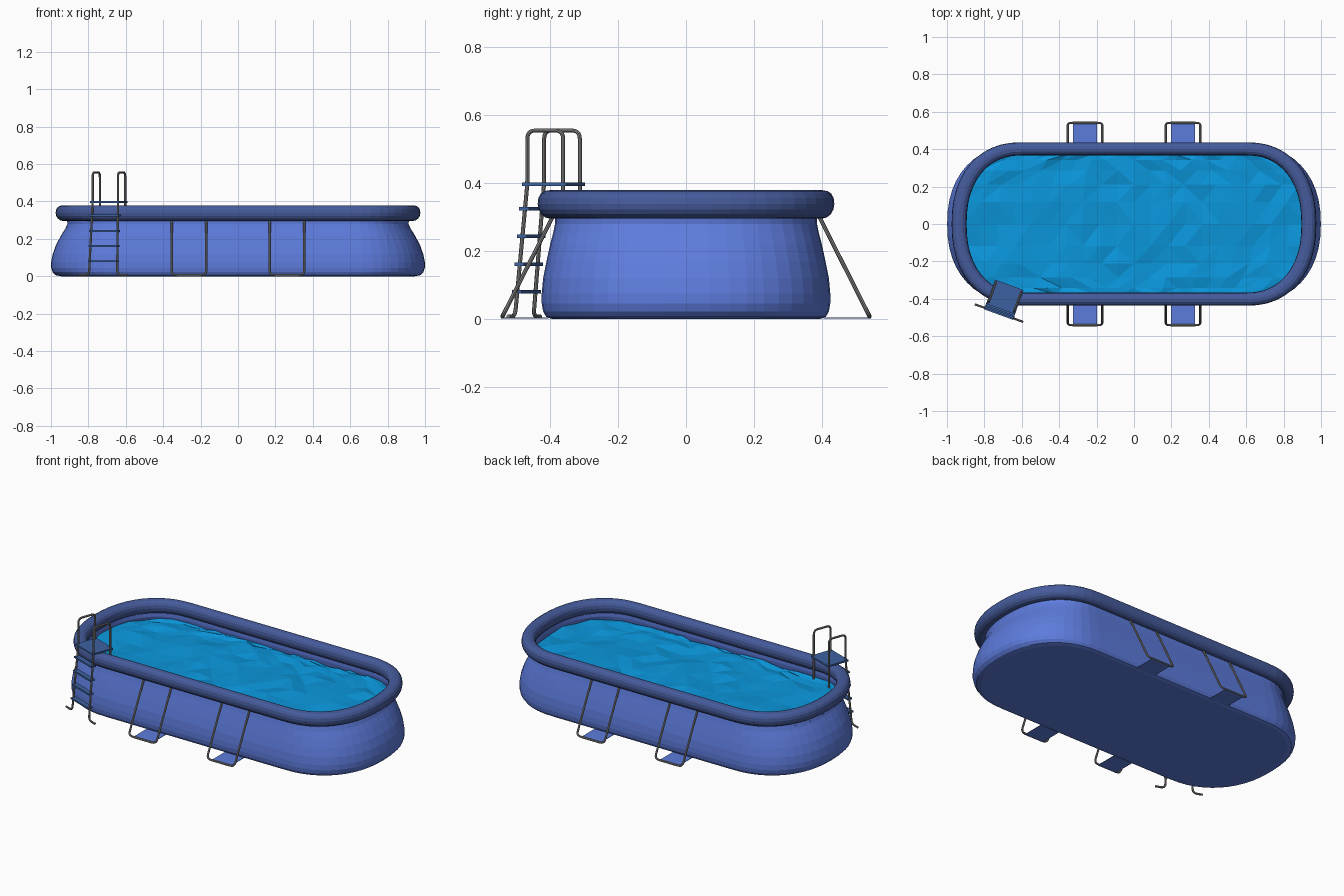
import bpy, bmesh, math, random
from mathutils import Vector

if "Cube" in bpy.data.objects:
    bpy.data.objects.remove(bpy.data.objects["Cube"])

random.seed(4)
STRAIGHT = 0.6   # half length of the straight sides
POWER = 0.885    # slightly squared-off ends


def material(name, rgb):
    m = bpy.data.materials.new(name)
    m.diffuse_color = (*rgb, 1)
    m.use_nodes = True
    m.node_tree.nodes["Principled BSDF"].inputs["Base Color"].default_value = m.diffuse_color
    return m


WALL = material("wall_blue", (0.11, 0.20, 0.72))
RING = material("ring_blue", (0.06, 0.105, 0.33))
WATER = material("water_blue", (0.003, 0.31, 0.72))
STEP = material("step_blue", (0.045, 0.12, 0.35))
METAL = material("metal_grey", (0.24, 0.24, 0.24))


def spow(v, p):
    return math.copysign(abs(v) ** p, v)


def add_mesh(name, bm, mat):
    bmesh.ops.recalc_face_normals(bm, faces=bm.faces)
    me = bpy.data.meshes.new(name)
    bm.to_mesh(me)
    bm.free()
    me.materials.append(mat)
    ob = bpy.data.objects.new(name, me)
    bpy.context.collection.objects.link(ob)
    return ob


def outline(hx, hy, z, n=24, s=8):
    """Oval outline: straight sides joined by rounded ends."""
    pts = []
    for side in (1, -1):
        for i in range(n + 1):
            a = -math.pi / 2 + math.pi * i / n
            pts.append((side * (STRAIGHT + (hx - STRAIGHT) * spow(math.cos(a), POWER)),
                        side * hy * spow(math.sin(a), POWER), z))
        for i in range(1, s):
            pts.append((side * STRAIGHT * (1 - 2 * i / s), side * hy, z))
    return pts


def loft(name, sections, mat, closed=False, cap=False):
    bm = bmesh.new()
    loops = [[bm.verts.new(p) for p in outline(*s)] for s in sections]
    pairs = list(zip(loops, loops[1:])) + ([(loops[-1], loops[0])] if closed else [])
    for a, b in pairs:
        for i in range(len(a)):
            j = (i + 1) % len(a)
            bm.faces.new((a[i], a[j], b[j], b[i]))
    if cap:
        bm.faces.new(loops[0])
    return add_mesh(name, bm, mat)


def tube(name, pts, r, mat, fillet=0.025):
    """Round tube along a path with rounded corners."""
    pts = [Vector(p) for p in pts]
    path = [pts[0]]
    for a, b, c in zip(pts, pts[1:], pts[2:]):
        p = b + (a - b).normalized() * min(fillet, (a - b).length * 0.49)
        q = b + (c - b).normalized() * min(fillet, (c - b).length * 0.49)
        for k in range(6):
            t = k / 5
            path.append(p * (1 - t) ** 2 + b * 2 * t * (1 - t) + q * t * t)
    path.append(pts[-1])
    cu = bpy.data.curves.new(name, 'CURVE')
    cu.dimensions = '3D'
    cu.bevel_depth = r
    cu.bevel_resolution = 2
    cu.use_fill_caps = True
    sp = cu.splines.new('POLY')
    sp.points.add(len(path) - 1)
    for s, p in zip(sp.points, path):
        s.co = (*p, 1)
    cu.materials.append(mat)
    ob = bpy.data.objects.new(name, cu)
    bpy.context.collection.objects.link(ob)
    bpy.ops.object.select_all(action='DESELECT')
    bpy.context.view_layer.objects.active = ob
    ob.select_set(True)
    bpy.ops.object.convert(target='MESH')
    bpy.ops.object.shade_smooth_by_angle()


def box(name, centre, size, mat, angle=0):
    bm = bmesh.new()
    bmesh.ops.create_cube(bm, size=1)
    bmesh.ops.scale(bm, vec=size, verts=bm.verts)
    ob = add_mesh(name, bm, mat)
    ob.location = centre
    ob.rotation_euler.z = angle


# Bulging wall with a closed floor
loft("pool_wall", [(0.945, 0.395, 0.0), (0.975, 0.412, 0.006), (0.991, 0.421, 0.022),
                   (0.999, 0.425, 0.045), (0.999, 0.425, 0.075), (0.99, 0.421, 0.12),
                   (0.972, 0.411, 0.17), (0.945, 0.4, 0.22), (0.923, 0.391, 0.255),
                   (0.912, 0.386, 0.28), (0.915, 0.386, 0.31)], WALL, cap=True)

# Inflated top ring, rounder underneath
ring = []
for i in range(16):
    a = 2 * math.pi * i / 16
    c, s = spow(math.cos(a), 0.85), spow(math.sin(a), 0.85)
    if s < 0:
        c, s = math.cos(a), math.sin(a) * 1.08
    ring.append((0.935 + 0.04 * c, 0.402 + 0.035 * c, 0.339 + 0.04 * s))
loft("top_ring", ring, RING, closed=True)

# Rippled low-poly water filling the oval
bm = bmesh.new()
ROWS, COLS, WX, WY = 12, 20, 0.918, 0.388
rows = []
for j in range(ROWS + 1):
    a = -math.pi / 2 + math.pi * j / ROWS
    y = WY * spow(math.sin(a), POWER)
    half = STRAIGHT + (WX - STRAIGHT) * spow(math.cos(a), POWER)
    rows.append([bm.verts.new((half * (2 * i / COLS - 1), y, 0.262 + random.uniform(-0.009, 0.009)))
                 for i in range(COLS + 1)])
for j, (a, b) in enumerate(zip(rows, rows[1:])):
    for i in range(COLS):
        quad = [a[i], a[i + 1], b[i + 1], b[i]]
        k = random.randint(0, 1)
        q = quad[k:] + quad[:k]
        bm.faces.new((q[0], q[1], q[2]))
        bm.faces.new((q[0], q[2], q[3]))
add_mesh("water", bm, WATER)

# Side support frames with ground straps
for sy, row in ((-1, "front"), (1, "back")):
    for sx, side in ((-1, "left"), (1, "right")):
        x0, x1 = sx * 0.17, sx * 0.354
        tube(f"{row}_{side}_support",
             [(x0, sy * 0.388, 0.31), (x0, sy * 0.541, 0.007),
              (x1, sy * 0.541, 0.007), (x1, sy * 0.388, 0.31)], 0.006, METAL)
        box(f"{row}_{side}_strap", (sx * 0.262, sy * 0.475, 0.003), (0.128, 0.14, 0.003), WALL)

# Ladder, turned to face the curved corner
ANG = math.radians(-20)
U = Vector((math.cos(ANG), math.sin(ANG), 0))      # along its width
V = Vector((math.sin(ANG), -math.cos(ANG), 0))     # outwards
C = Vector((-0.69, -0.39, 0))


def lad(u, v, z):
    return C + U * u + V * v + Vector((0, 0, z))


for s, side in ((-1, "left"), (1, "right")):
    w = s * 0.072
    tube(f"ladder_{side}_rail",
         [lad(w, -0.056, 0.22), lad(w, -0.056, 0.555), lad(w, 0.056, 0.555), lad(w, 0.056, 0.4),
          lad(s * 0.08, 0.092, 0.007), lad(s * 0.138, 0.092, 0.007)], 0.006, METAL)
box("ladder_platform", lad(0, 0, 0.397), (0.163, 0.138, 0.01), STEP, ANG)
for i in range(4):
    z = 0.08 + 0.0815 * i
    v = 0.056 + 0.036 * (0.4 - z) / 0.393
    box(f"ladder_step_{i + 1}", lad(0, v, z), (0.165, 0.03, 0.01), STEP, ANG)
